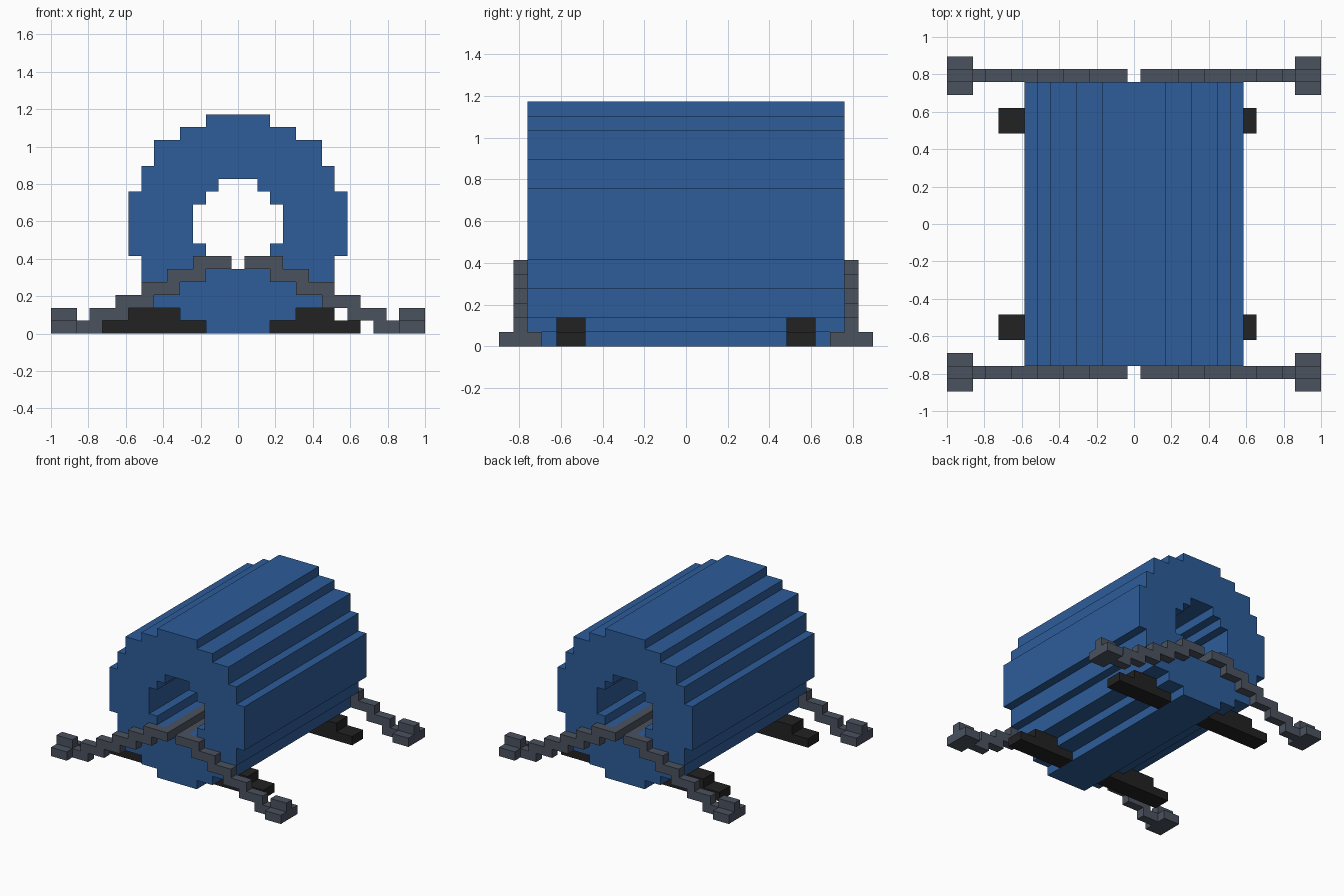
import bpy, bmesh

if "Cube" in bpy.data.objects:
    bpy.data.objects.remove(bpy.data.objects["Cube"])

U = 2 / 29  # one block


def material(name, rgb):
    m = bpy.data.materials.new(name)
    m.use_nodes = True
    m.diffuse_color = (*rgb, 1)
    bsdf = m.node_tree.nodes["Principled BSDF"]
    bsdf.inputs["Base Color"].default_value = (*rgb, 1)
    bsdf.inputs["Roughness"].default_value = 0.8
    return m


blue = material("blue", (0.026, 0.109, 0.319))
grey = material("slate grey", (0.070, 0.084, 0.114))
black = material("black", (0.016, 0.016, 0.016))


def prism(name, outline, y0, y1, mat, mirror_x=False, mirror_y=False):
    """Extrude an x-z outline (in blocks) from y0 to y1, optionally mirrored."""
    bm = bmesh.new()
    face = bm.faces.new([bm.verts.new((x * U, y0 * U, z * U)) for x, z in outline])
    ext = bmesh.ops.extrude_face_region(bm, geom=[face], use_keep_orig=True)
    verts = [g for g in ext["geom"] if isinstance(g, bmesh.types.BMVert)]
    bmesh.ops.translate(bm, verts=verts, vec=(0, (y1 - y0) * U, 0))
    bmesh.ops.recalc_face_normals(bm, faces=bm.faces)
    # open the seam so mirrored halves join cleanly
    seam = [f for f in bm.faces if all(abs(v.co.x) < 1e-6 for v in f.verts)]
    bmesh.ops.delete(bm, geom=seam, context="FACES")
    mesh = bpy.data.meshes.new(name)
    bm.to_mesh(mesh)
    bm.free()
    mesh.materials.append(mat)
    obj = bpy.data.objects.new(name, mesh)
    bpy.context.collection.objects.link(obj)
    if mirror_x or mirror_y:
        mod = obj.modifiers.new("Mirror", "MIRROR")
        mod.use_axis = (mirror_x, mirror_y, False)
    return obj


def box(x0, x1, z0, z1):
    return [(x0, z0), (x1, z0), (x1, z1), (x0, z1)]


def steps(rows):
    """Stepped half outline, bottom to top, from (half width, z0, z1) rows."""
    pts = []
    for w, z0, z1 in rows:
        pts += [(w, z0), (w, z1)]
    return [(0, rows[0][1])] + pts + [(0, rows[-1][2])]


def symmetric(widths, bottom, total):
    """Rows for a stepped circle: lower (half width, height) steps mirrored upward."""
    rows, z = [], bottom
    for w, h in widths + widths[-2::-1]:
        rows.append((w, z, z + h))
        z += h
    assert z == bottom + total
    return rows


# Hollow stepped roll
outer = steps(symmetric([(2.5, 1), (4.5, 1), (6.5, 2), (7.5, 2), (8.5, 5)], 0, 17))
inner = steps(symmetric([(1.5, 1), (2.5, 1), (3.5, 3)], 5, 7))
prism("hollow_roll", outer + inner[::-1], -11, 11, blue, mirror_x=True)

# Stepped straps running down from the hole to the feet
top, under = [(0.5, 6)], []
for i in range(5):
    x, z = 3.5 + 2 * i, 6 - i
    top += [(x, z), (x, z - 1)]
    under += [(x - 1, z - 2), (x - 1, z - 1)][::-1]
foot = [(12.5, 1), (12.5, 2), (14.5, 2), (14.5, 0)]
strap = top + foot + under[::-1] + [(0.5, 5)]
prism("end_straps", strap, -12, -11, grey, True, True)

# Straps passing through the hole
prism("inner_straps", box(0.5, 1.5, 5, 6), -11, 11, grey, True)

# Foot pads on both sides of each strap end
for name, y in (("outer_foot_pads", -13), ("inner_foot_pads", -11)):
    prism(name, box(12.5, 14.5, 0, 1), y, y + 1, grey, True, True)

# Chocks wedged under the roll; the ones on -x are one block longer
for name, side, extra in (("left_chocks", 1, 0), ("right_chocks", -1, 1)):
    a, b = 9.5 + extra, 7.5 + extra
    outline = [(2.5, 0), (a, 0), (a, 1), (b, 1), (b, 2), (4.5, 2), (4.5, 1), (2.5, 1)]
    prism(name, [(side * x, z) for x, z in outline], -9, -7, black, mirror_y=True)
